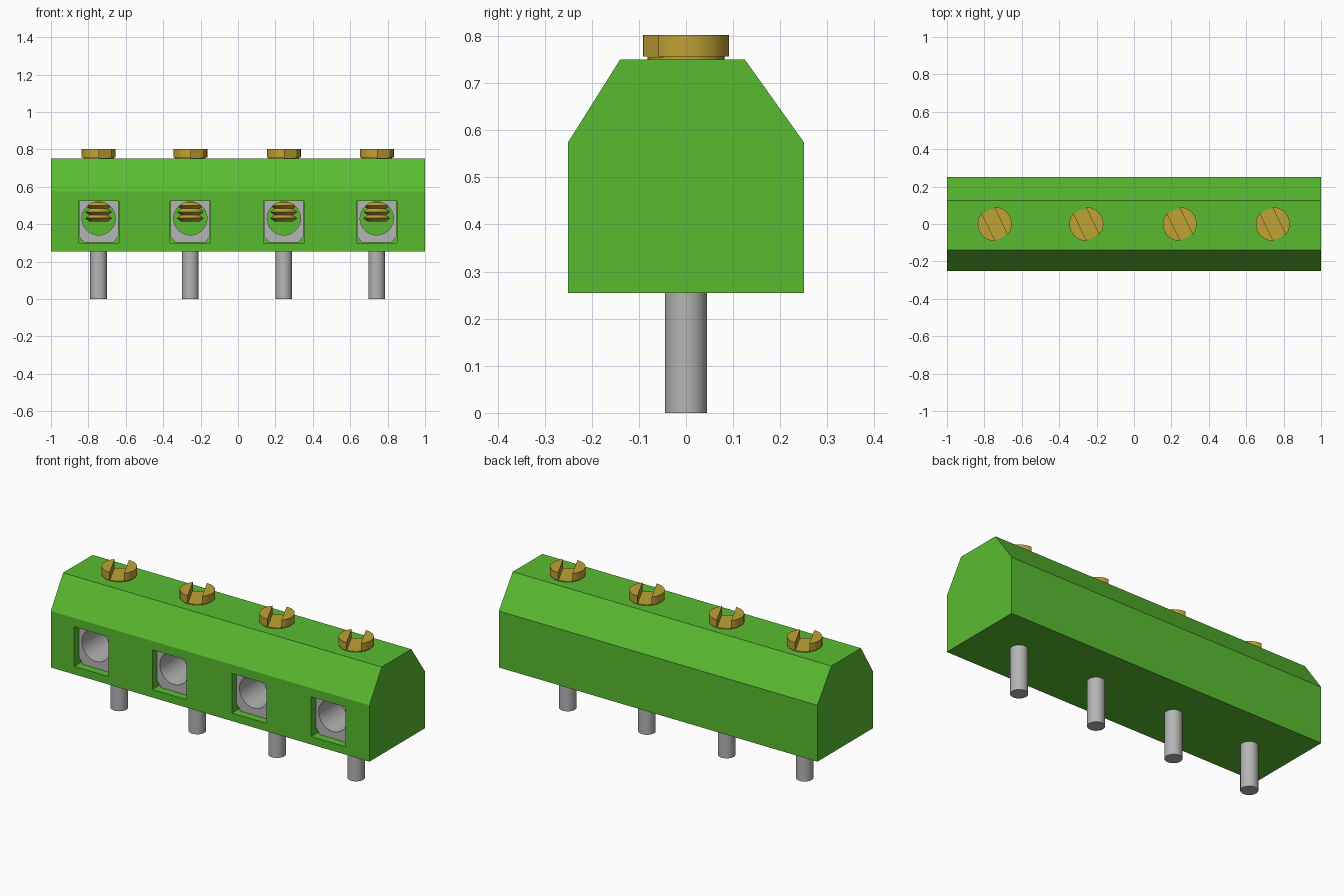
import bpy, bmesh, math
from mathutils import Matrix

cube = bpy.data.objects.get("Cube")
if cube:
    bpy.data.objects.remove(cube, do_unlink=True)


def material(name, rgb):
    m = bpy.data.materials.new(name)
    m.use_nodes = True
    m.diffuse_color = (*rgb, 1)
    m.node_tree.nodes["Principled BSDF"].inputs["Base Color"].default_value = (*rgb, 1)
    return m


GREEN = material("green plastic", (0.10, 0.50, 0.03))
BRASS = material("brass", (0.53, 0.36, 0.035))
STEEL = material("steel", (0.46, 0.46, 0.46))


def finish(name, bm, mat, loc=(0, 0, 0)):
    bmesh.ops.recalc_face_normals(bm, faces=bm.faces)
    mesh = bpy.data.meshes.new(name)
    bm.to_mesh(mesh)
    bm.free()
    ob = bpy.data.objects.new(name, mesh)
    ob.location = loc
    bpy.context.collection.objects.link(ob)
    if mat:
        mesh.materials.append(mat)
    return ob


def prism(name, points, axis, start, end, mat, loc=(0, 0, 0)):
    """Extrude a closed 2D profile along x (points are y, z) or y (points are x, z)."""
    bm = bmesh.new()
    vs = [bm.verts.new((start, a, b) if axis == 'x' else (a, start, b)) for a, b in points]
    face = bm.faces.new(vs)
    out = bmesh.ops.extrude_face_region(bm, geom=[face])
    d = end - start
    bmesh.ops.translate(bm, vec=(d, 0, 0) if axis == 'x' else (0, d, 0),
                        verts=[g for g in out["geom"] if isinstance(g, bmesh.types.BMVert)])
    return finish(name, bm, mat, loc)


def lathe(name, profile, mat, loc, steps=32):
    """Revolve an (r, z) profile that starts and ends on the z axis."""
    bm = bmesh.new()
    vs = [bm.verts.new((r, 0, z)) for r, z in profile]
    es = [bm.edges.new(p) for p in zip(vs, vs[1:])]
    bmesh.ops.spin(bm, geom=vs + es, cent=(0, 0, 0), axis=(0, 0, 1),
                   angle=2 * math.pi, steps=steps)
    bmesh.ops.remove_doubles(bm, verts=bm.verts, dist=0.0001)
    return finish(name, bm, mat, loc)


def rect(x, z0, z1, w):
    return [(x - w, z0), (x + w, z0), (x + w, z1), (x - w, z1)]


def cut(ob, cutter):
    """Subtract the cutter, then discard it."""
    cutter.hide_render = True
    mod = ob.modifiers.new("cut", 'BOOLEAN')
    mod.operation, mod.solver, mod.object = 'DIFFERENCE', 'EXACT', cutter
    bpy.context.view_layer.objects.active = ob
    bpy.ops.object.modifier_apply(modifier=mod.name)
    bpy.data.objects.remove(cutter, do_unlink=True)


def smooth(ob):
    bpy.ops.object.select_all(action='DESELECT')
    ob.select_set(True)
    bpy.context.view_layer.objects.active = ob
    bpy.ops.object.shade_smooth_by_angle(angle=math.radians(30))


# Housing: a bar with sloped shoulders
housing = prism("housing", [(-0.25, 0.255), (0.25, 0.255), (0.25, 0.575), (0.125, 0.75),
                            (-0.14, 0.75), (-0.25, 0.575)], 'x', -1, 1, GREEN)

# Screw profile: pointed thread ridges, shank, head
thread = [(0, 0.415), (0.05, 0.415)]
for i in range(3):
    z = 0.432 + 0.034 * i
    thread += [(0.072, z), (0.05, z + 0.017)]
screw_profile = thread + [(0.05, 0.60), (0.082, 0.60), (0.082, 0.757),
                          (0.091, 0.757), (0.091, 0.802), (0, 0.802)]

for i, x in enumerate((-0.745, -0.255, 0.245, 0.742), 1):
    # Wire opening in the front
    cut(housing, prism("opening_cutter", rect(x, 0.30, 0.525, 0.108), 'y', -0.3, 0.18, None))

    # Clamp block with chamfered lower corners and a round wire hole
    clamp = prism(f"clamp_{i}", [(-0.08, 0.303), (0.08, 0.303), (0.106, 0.335), (0.106, 0.523),
                                 (-0.106, 0.523), (-0.106, 0.335)],
                  'y', -0.21, 0.17, STEEL, (x, 0, 0))
    circle = [(0.089 * math.cos(a), 0.431 + 0.089 * math.sin(a))
              for a in (k * math.tau / 40 for k in range(40))]
    cut(clamp, prism("hole_cutter", circle, 'y', -0.4, 0.4, None, (x, 0, 0)))
    smooth(clamp)

    # Screw with a slanted driver slot
    screw = lathe(f"screw_{i}", screw_profile, BRASS, (x, 0, 0))
    slot = prism("slot_cutter", rect(0, 0.755, 0.9, 0.037), 'y', -0.2, 0.2, None)
    slot.data.transform(Matrix.Rotation(math.radians(26), 4, 'Z'))
    slot.location = (x, 0, 0)
    cut(screw, slot)
    smooth(screw)

    # Solder pin
    pin = lathe(f"pin_{i}", [(0, 0), (0.045, 0), (0.045, 0.258), (0, 0.258)], STEEL, (x, 0, 0))
    smooth(pin)
